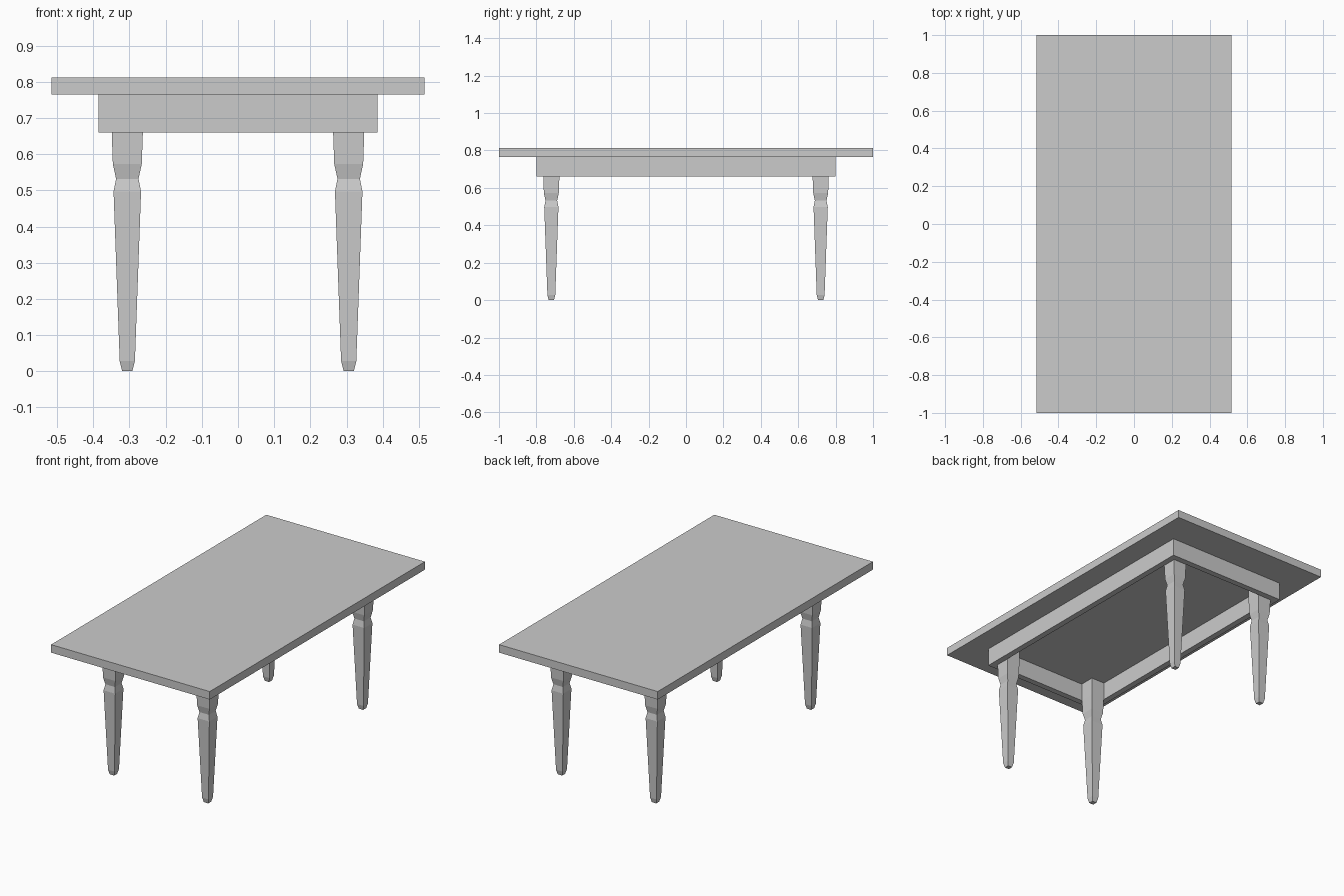
import bpy, bmesh

if "Cube" in bpy.data.objects:
    bpy.data.objects.remove(bpy.data.objects["Cube"])

TOP_Z, UNDER_Z, APRON_Z = 0.812, 0.765, 0.66


def finish(name, bm):
    bmesh.ops.recalc_face_normals(bm, faces=bm.faces)
    mesh = bpy.data.meshes.new(name)
    bm.to_mesh(mesh)
    bm.free()
    obj = bpy.data.objects.new(name, mesh)
    bpy.context.collection.objects.link(obj)
    return obj


def rect(bm, hx, hy, z):
    """Rectangular ring of four vertices."""
    return [bm.verts.new((sx * hx, sy * hy, z))
            for sx, sy in ((-1, -1), (1, -1), (1, 1), (-1, 1))]


def loft(bm, rings, closed=False):
    """Skin successive rings; close into a loop or cap both ends."""
    pairs = list(zip(rings, rings[1:]))
    if closed:
        pairs.append((rings[-1], rings[0]))
    for a, b in pairs:
        for i in range(4):
            j = (i + 1) % 4
            bm.faces.new((a[i], a[j], b[j], b[i]))
    if not closed:
        bm.faces.new(rings[0])
        bm.faces.new(rings[-1])


# Tabletop slab
bm = bmesh.new()
loft(bm, [rect(bm, 0.516, 1.0, z) for z in (UNDER_Z, TOP_Z)])
finish("tabletop", bm)

# Apron: hollow rectangular frame under the top
bm = bmesh.new()
ax, ay, t = 0.385, 0.80, 0.035
loft(bm, [rect(bm, ax, ay, APRON_Z), rect(bm, ax, ay, UNDER_Z),
          rect(bm, ax - t, ay - t, UNDER_Z), rect(bm, ax - t, ay - t, APRON_Z)],
     closed=True)
finish("apron", bm)

# Square tapered legs with a pinched neck: (half width, height)
profile = [(0.014, 0.0), (0.021, 0.028), (0.038, 0.497),
           (0.031, 0.532), (0.040, 0.573), (0.043, APRON_Z), (0.043, UNDER_Z)]
for y, end in ((-0.72, "front"), (0.72, "back")):
    for x, side in ((-0.306, "left"), (0.306, "right")):
        bm = bmesh.new()
        loft(bm, [rect(bm, h, h, z) for h, z in profile])
        finish(f"{end}_{side}_leg", bm).location = (x, y, 0)
